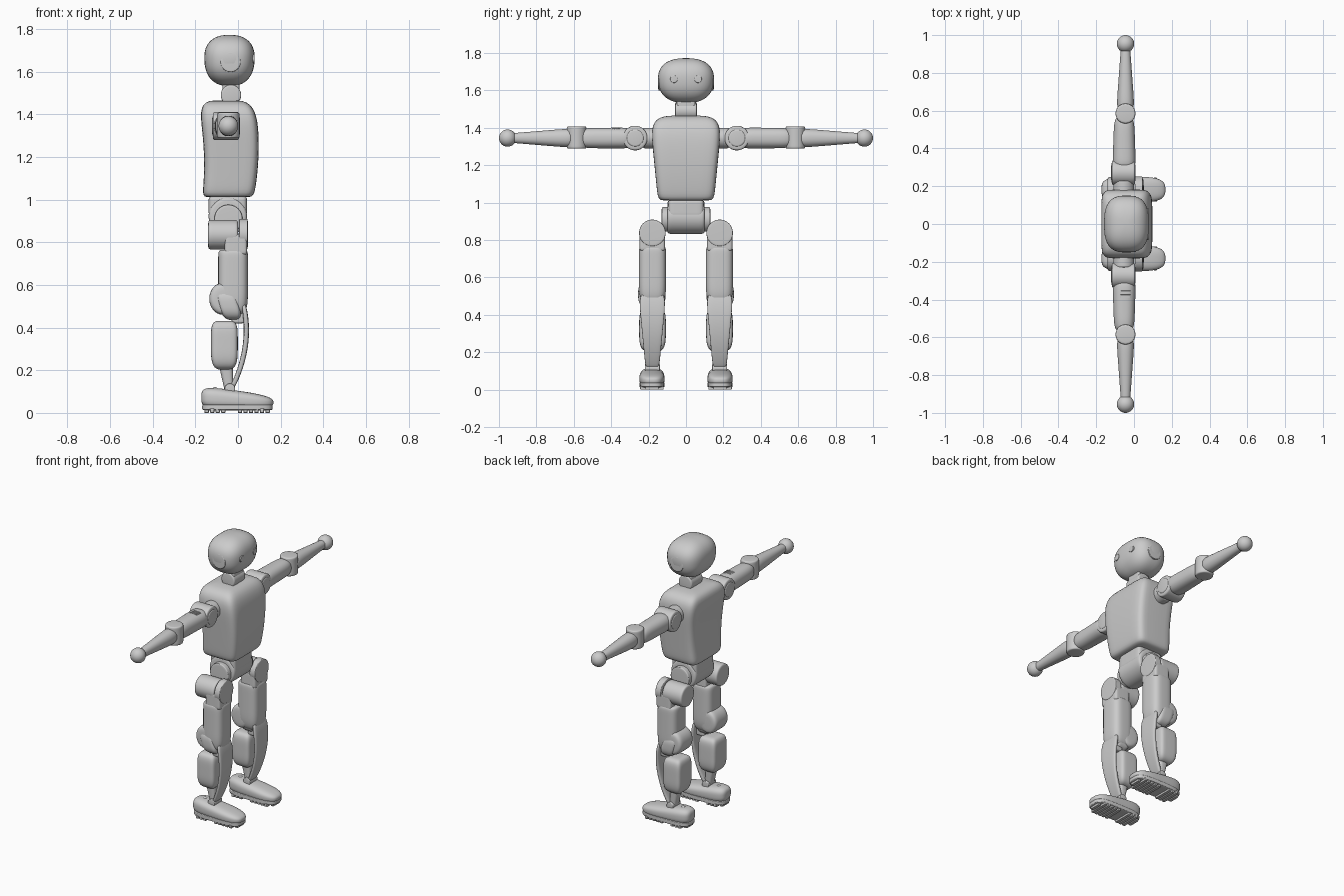
import bpy, bmesh, math

if "Cube" in bpy.data.objects:
    bpy.data.objects.remove(bpy.data.objects["Cube"], do_unlink=True)

SHADE = 0.6
SIDES, RINGS = 36, 24
grey = bpy.data.materials.new("light_grey")
grey.use_nodes = True
grey.diffuse_color = (SHADE, SHADE, SHADE, 1)
shader = grey.node_tree.nodes["Principled BSDF"]
shader.inputs["Base Color"].default_value = grey.diffuse_color

# Common rounding styles: section squareness and squareness of the two ends
DISC = dict(power=2, ends=(14, 14))
BLOCK = dict(power=9, ends=(9, 9))
BALL = dict(power=2, ends=(2, 2))


def signed_power(value, exponent):
    return math.copysign(abs(value) ** exponent, value)


def solid(name, axis, centre, size, power, ends,
          taper=(0, 0), lean=(0, 0), bow=(0, 0), side=1):
    """Rounded body along an axis; taper, lean and bow act on its two cross directions."""
    along = "xyz".index(axis)
    across = [i for i in range(3) if i != along]
    bm = bmesh.new()
    rings = []
    for ring in range(RINGS):
        u = math.sin(math.pi * ((ring + 0.5) / RINGS - 0.5))
        end = ends[0] if u < 0 else ends[1]
        shrink = (1 - abs(u) ** end) ** (1 / end)
        row = []
        for corner in range(SIDES):
            angle = math.tau * (corner + 0.5) / SIDES
            point = list(centre)
            point[along] += u * size[along] / 2
            for k, wave in enumerate((math.cos(angle), math.sin(angle))):
                i = across[k]
                radius = size[i] / 2 * shrink * (1 + taper[k] * u)
                point[i] += radius * signed_power(wave, 2 / power)
                point[i] += lean[k] * u + bow[k] * u * u
            point[1] *= side
            row.append(bm.verts.new(point))
        rings.append(row)
    for lower, upper in zip(rings, rings[1:]):
        for i in range(SIDES):
            j = (i + 1) % SIDES
            bm.faces.new((lower[i], lower[j], upper[j], upper[i]))
    bm.faces.new(rings[0])
    bm.faces.new(rings[-1])
    bmesh.ops.recalc_face_normals(bm, faces=bm.faces)
    mesh = bpy.data.meshes.new(name)
    bm.to_mesh(mesh)
    bm.free()
    mesh.materials.append(grey)
    mesh.shade_smooth()
    mesh.set_sharp_from_angle(angle=math.radians(40))
    bpy.context.collection.objects.link(bpy.data.objects.new(name, mesh))


def pair(name, axis, centre, size, **style):
    # One part on each side of the body
    solid("left_" + name, axis, centre, size, side=1, **style)
    solid("right_" + name, axis, centre, size, side=-1, **style)


# Head and neck
solid("head", "z", centre=(-.04, 0, 1.652), size=(.236, .3, .24),
      power=2.8, ends=(2.4, 2.4), taper=(.05, .04))
pair("eye", "x", centre=(.063, .065, 1.66), size=(.03, .04, .04), **DISC)
pair("ear", "y", centre=(-.035, .13, 1.645), size=(.094, .037, .094), **DISC)
solid("neck_column", "z", centre=(-.033, 0, 1.5), size=(.08, .1, .12), **BLOCK)
solid("neck_joint", "y", centre=(-.033, 0, 1.49), size=(.096, .116, .096), **DISC)

# Torso, wider at the chest and sloping back at the shoulders
solid("torso", "z", centre=(-.032, 0, 1.238), size=(.258, .345, .455),
      power=7, ends=(14, 4.5), taper=(.06, .13), lean=(-.005, 0), bow=(-.02, 0))

# Pelvis
solid("pelvis_drum", "y", centre=(-.048, 0, .922), size=(.18, .2, .18), **DISC)
solid("waist_block", "z", centre=(-.048, 0, .97), size=(.18, .19, .09), **BLOCK)

# Shoulder
shoulder = (-.056, .272, 1.345)
pair("shoulder_link", "y", centre=(-.055, .19, 1.345), size=(.11, .08, .11), **DISC)
pair("shoulder_housing", "x", centre=shoulder, size=(.124, .132, .132), **DISC)
pair("shoulder_cap", "x", centre=shoulder, size=(.13, .094, .094), **DISC)

# Arm
pair("upper_arm", "y", centre=(-.052, .435, 1.345), size=(.115, .27, .11),
     power=2.4, ends=(8, 5), taper=(-.08, -.02))
pair("elbow", "z", centre=(-.045, .585, 1.348), size=(.106, .106, .12), **DISC)
pair("forearm", "y", centre=(-.045, .77, 1.345), size=(.073, .34, .078),
     power=2.2, ends=(6, 20), taper=(-.34, -.36))
pair("hand_ball", "z", centre=(-.045, .954, 1.345), size=(.092, .092, .092), **BALL)

# Hip
pair("hip_pivot", "y", centre=(-.045, .105, .91), size=(.132, .05, .132), **DISC)
pair("hip_motor", "x", centre=(-.07, .18, .835), size=(.14, .138, .138), **DISC)
pair("hip_yoke", "x", centre=(.025, .18, .838), size=(.042, .142, .142), **DISC)
pair("yoke_stem", "z", centre=(-.01, .18, .79), size=(.106, .136, .1), **BLOCK)

# Thigh and knee
pair("thigh", "z", centre=(-.023, .179, .61), size=(.14, .146, .31),
     power=3.5, ends=(4, 14))
pair("knee_bulge", "y", centre=(-.07, .179, .535), size=(.13, .14, .15),
     power=2, ends=(6, 6))
pair("knee_pod", "z", centre=(-.045, .188, .51), size=(.1, .136, .15),
     power=5, ends=(2.8, 2.8), lean=(-.022, 0))
pair("knee_bracket", "z", centre=(0, .18, .455), size=(.06, .08, .07), **BLOCK)

# Lower leg: curved shin guard standing clear of the calf
pair("shin_guard", "z", centre=(.035, .18, .32), size=(.025, .112, .4),
     power=4, ends=(12, 5), taper=(0, .34), lean=(.025, 0), bow=(-.037, 0))
pair("calf_pod", "z", centre=(-.064, .179, .317), size=(.126, .143, .23),
     power=6, ends=(3.5, 5))
pair("ankle_strut", "z", centre=(-.05, .18, .17), size=(.055, .06, .16),
     power=3, ends=(14, 14), taper=(.3, .15), lean=(-.01, 0))
pair("ankle_joint", "y", centre=(-.038, .18, .113), size=(.05, .08, .05), **DISC)
pair("heel_knob", "z", centre=(-.108, .18, .105), size=(.032, .032, .032), **BALL)

# Shoe, low at the toe, on a flat sole with short treads around an open arch
pair("shoe", "x", centre=(-.003, .182, .06), size=(.338, .134, .088),
     power=2.8, ends=(4, 3), taper=(.05, -.26), lean=(0, -.012))
pair("sole", "z", centre=(-.003, .182, .026), size=(.33, .134, .028),
     power=3.5, ends=(9, 9))
for tread in range(12):
    if tread not in (4, 5):
        width = .07 if tread in (0, 11) else .126
        pair("tread", "x", centre=(-.147 + tread * .026, .182, .011),
             size=(.02, width, .022), **BLOCK)

# Cooling ribs on the right upper arm
for rib in range(5):
    solid("arm_rib", "y", centre=(-.045, .355 + rib * .009, 1.372),
          size=(.055, .004, .06), side=-1, **BLOCK)
